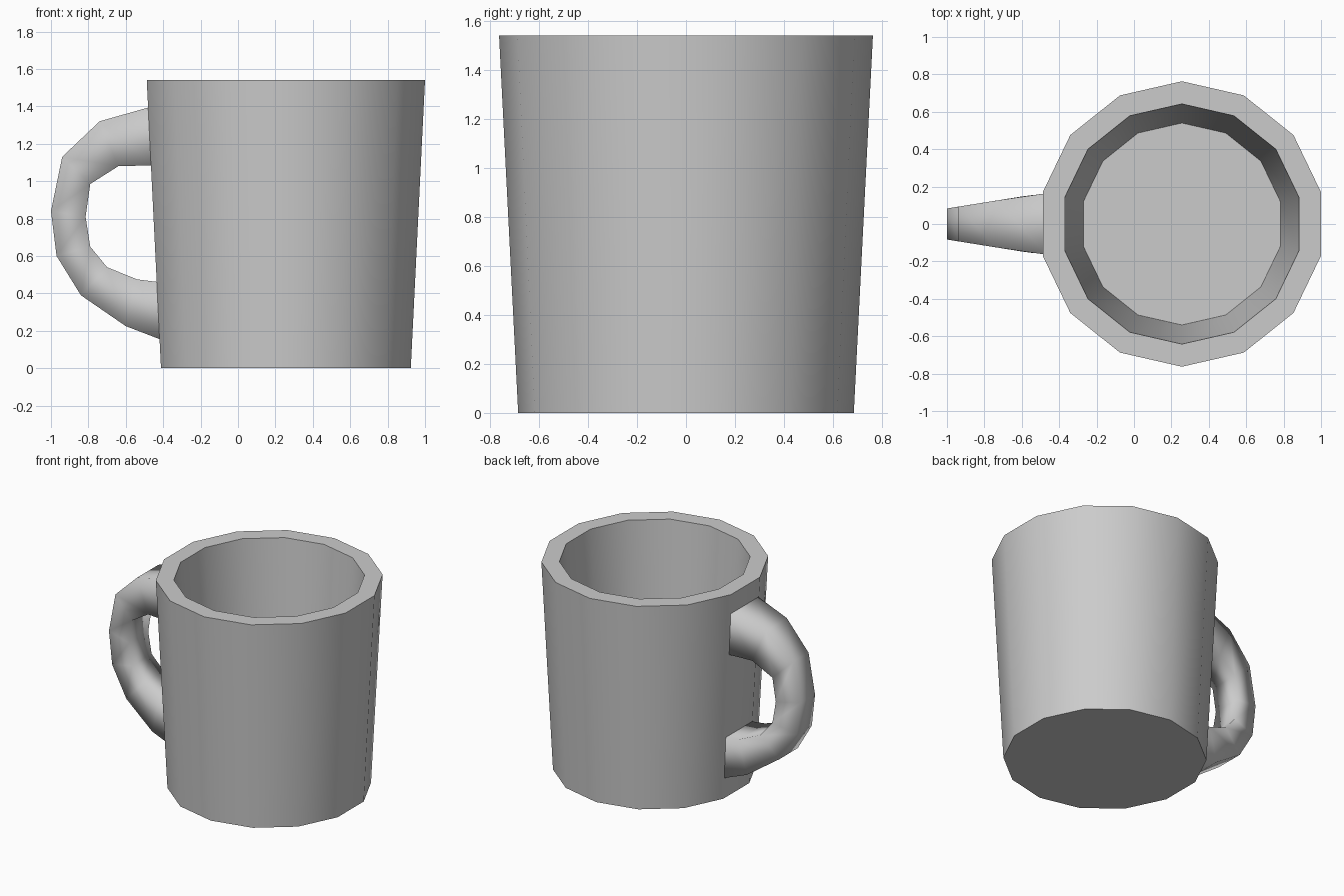
import bpy, math

if "Cube" in bpy.data.objects:
    bpy.data.objects.remove(bpy.data.objects["Cube"])

CX = 0.256   # cup axis
SIDES = 14


def make_object(name, verts, faces, angle):
    mesh = bpy.data.meshes.new(name)
    mesh.from_pydata(verts, [], faces)
    mesh.update()
    ob = bpy.data.objects.new(name, mesh)
    bpy.context.collection.objects.link(ob)
    bpy.ops.object.select_all(action='DESELECT')
    ob.select_set(True)
    bpy.context.view_layer.objects.active = ob
    # make normals consistent
    bpy.ops.object.mode_set(mode='EDIT')
    bpy.ops.mesh.select_all(action='SELECT')
    bpy.ops.mesh.normals_make_consistent(inside=False)
    bpy.ops.object.mode_set(mode='OBJECT')
    if angle is None:
        bpy.ops.object.shade_smooth()
    else:
        bpy.ops.object.shade_smooth_by_angle(angle=math.radians(angle))
    return ob


def bridge(rings, n):
    # quads between successive rings, plus a cap at each end
    faces = [(r * n + i, r * n + (i + 1) % n, (r + 1) * n + (i + 1) % n, (r + 1) * n + i)
             for r in range(rings - 1) for i in range(n)]
    return faces + [tuple(range(n)), tuple(range((rings - 1) * n, rings * n))]


# cup body: outer wall, flat rim, inner wall and floor
profile = [(0.685, 0.0), (0.763, 1.54), (0.642, 1.54), (0.54, 0.12)]
verts = []
for r, z in profile:
    for i in range(SIDES):
        a = math.pi / SIDES + 2 * math.pi * i / SIDES
        verts.append((CX + r * math.cos(a), r * math.sin(a), z))
make_object("cup_body", verts, bridge(len(profile), SIDES), 30)

# handle: four-sided tapering loop, thinner away from the cup
outer = [(-0.465, 1.398), (-0.74, 1.32), (-0.94, 1.13), (-1.0, 0.84),
         (-0.97, 0.60), (-0.84, 0.39), (-0.60, 0.225), (-0.405, 0.15)]
inner = [(-0.45, 1.085), (-0.64, 1.08), (-0.79, 0.985), (-0.815, 0.81),
         (-0.79, 0.65), (-0.70, 0.54), (-0.54, 0.475), (-0.42, 0.46)]


def half_width(x, z):
    wall_face = 0.15 + 0.0105 * z
    return min(0.083 + 0.16 * (x + 1), wall_face)


verts = []
for (xo, zo), (xi, zi) in zip(outer, inner):
    wo, wi = half_width(xo, zo), half_width(xi, zi)
    verts += [(xo, -wo, zo), (xo, wo, zo), (xi, wi, zi), (xi, -wi, zi)]
make_object("handle", verts, bridge(len(outer), 4)[:-2], None)
